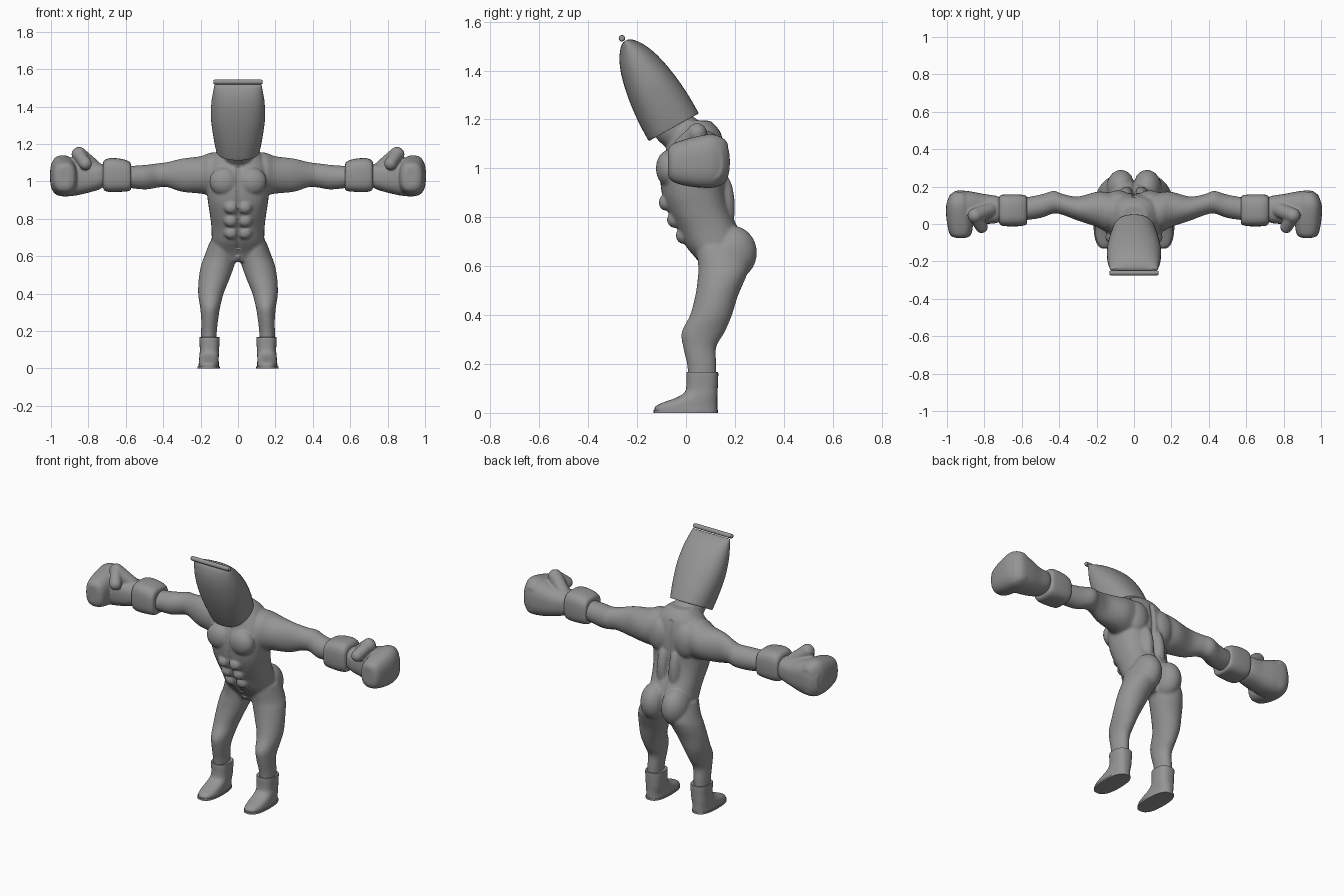
import bpy, bmesh, math
from mathutils import Vector, Matrix

if "Cube" in bpy.data.objects:
    bpy.data.objects.remove(bpy.data.objects["Cube"])

grey = bpy.data.materials.new("plain grey")
grey.use_nodes = True
COLOUR = (0.3, 0.3, 0.3, 1)
grey.diffuse_color = COLOUR
grey.node_tree.nodes["Principled BSDF"].inputs["Base Color"].default_value = COLOUR


def curve(p0, p1, p2, p3, t):
    """Catmull-Rom between p1 and p2."""
    return [0.5 * (2 * b + (c - a) * t + (2 * a - 5 * b + 4 * c - d) * t * t
                   + (3 * b - a - 3 * c + d) * t ** 3)
            for a, b, c, d in zip(p0, p1, p2, p3)]


def loft(bm, axis, rows, power=2.0, sides=32, steps=4):
    """Rounded sections along an axis; row = position, then low/high on the other two axes."""
    last = len(rows) - 1
    path = []
    for i in range(last):
        four = [rows[min(max(i + k, 0), last)] for k in (-1, 0, 1, 2)]
        path += [curve(*four, s / steps) for s in range(steps)]
    path.append(rows[-1])
    rings = []
    for pos, a0, a1, b0, b1 in path:
        ring = []
        for k in range(sides):
            ang = math.tau * k / sides
            c, s = math.cos(ang), math.sin(ang)
            a = (a0 + a1) / 2 + (a1 - a0) / 2 * math.copysign(abs(c) ** (2 / power), c)
            b = (b0 + b1) / 2 + (b1 - b0) / 2 * math.copysign(abs(s) ** (2 / power), s)
            co = {"x": (pos, a, b), "y": (a, pos, b), "z": (a, b, pos)}[axis]
            ring.append(bm.verts.new(co))
        rings.append(ring)
    faces = [bm.faces.new(rings[0]), bm.faces.new(rings[-1])]
    for r0, r1 in zip(rings, rings[1:]):
        for k in range(sides):
            n = (k + 1) % sides
            faces.append(bm.faces.new((r0[k], r0[n], r1[n], r1[k])))
    bmesh.ops.recalc_face_normals(bm, faces=faces)


def blob(bm, centre, radii):
    m = Matrix.Translation(centre) @ Matrix.Diagonal((*radii, 1))
    bmesh.ops.create_uvsphere(bm, u_segments=24, v_segments=16, radius=1, matrix=m)


def limb(bm, start, end, radius):
    """Row of balls forming a rounded rod."""
    for i in range(9):
        blob(bm, Vector(start).lerp(Vector(end), i / 8), (radius,) * 3)


def finish(bm, name, mirror=False, angle=40):
    mesh = bpy.data.meshes.new(name)
    bm.to_mesh(mesh)
    bm.free()
    obj = bpy.data.objects.new(name, mesh)
    bpy.context.collection.objects.link(obj)
    mesh.materials.append(grey)
    if mirror:
        obj.modifiers.new("Mirror", 'MIRROR')
    bpy.ops.object.select_all(action='DESELECT')
    obj.select_set(True)
    bpy.context.view_layer.objects.active = obj
    bpy.ops.object.shade_smooth_by_angle(angle=math.radians(angle))
    return obj


def blend(bm, voxel, rounds):
    """Fuse overlapping pieces into one soft skin and return it as a bmesh."""
    mesh = bpy.data.meshes.new("blend")
    bm.to_mesh(mesh)
    bm.free()
    obj = bpy.data.objects.new("blend", mesh)
    bpy.context.collection.objects.link(obj)
    rem = obj.modifiers.new("Remesh", 'REMESH')
    rem.mode = 'VOXEL'
    rem.voxel_size = voxel
    smooth = obj.modifiers.new("Smooth", 'SMOOTH')
    smooth.factor = 0.5
    smooth.iterations = rounds
    result = bmesh.new()
    result.from_object(obj, bpy.context.evaluated_depsgraph_get())
    bpy.data.objects.remove(obj)
    return result


# Body: torso, neck, arms, legs and muscles fused together
body = bmesh.new()
torso = [(.57, .09, .08, .18), (.62, .135, .05, .22), (.68, .14, .0, .235),
         (.75, .142, -.035, .215), (.82, .15, -.072, .185), (.9, .162, -.1, .167),
         (1.0, .17, -.105, .167), (1.08, .16, -.08, .16), (1.15, .12, -.05, .14),
         (1.195, .07, -.02, .1)]
loft(body, "z", [(z, -w, w, f, b) for z, w, f, b in torso], 2.4)
limb(body, (0, .03, 1.1), (0, -.05, 1.17), .085)
arm = [(.05, .0, .16, .93, 1.15), (.14, -.04, .17, .925, 1.155), (.2, -.015, .172, .935, 1.135),
       (.3, .018, .147, .945, 1.122), (.38, .048, .16, .97, 1.103), (.43, .056, .177, .967, 1.097),
       (.5, .032, .157, .957, 1.088), (.62, .015, .135, .97, 1.08)]
leg = [(.68, .03, .15, .04, .24), (.6, .012, .18, .05, .258), (.55, .02, .198, .048, .243),
       (.48, .045, .21, .038, .213), (.4, .077, .213, .017, .188), (.33, .095, .203, -.018, .158),
       (.27, .105, .197, -.012, .124), (.2, .113, .197, .004, .124), (.13, .117, .197, .012, .124)]
for side in (1, -1):
    loft(body, "x", [(side * r[0], *r[1:]) for r in arm])
    loft(body, "z", [(z, side * i, side * o, f, b) for z, i, o, f, b in leg])
    blob(body, (side * .07, .19, .655), (.078, .1, .11))       # buttock
    blob(body, (side * .075, -.07, 1.0), (.078, .053, .075))   # chest
    blob(body, (side * .085, .125, 1.03), (.075, .055, .1))    # shoulder blade
    blob(body, (side * .04, .15, .84), (.04, .05, .14))        # lower back
    for z, front in ((.725, -.03), (.79, -.066), (.86, -.1)):  # belly muscles
        blob(body, (side * .037, front + .02, z), (.038, .032, .034))
body = blend(body, .007, 5)
# Centre crease down the chest and the back
for v in body.verts:
    front = v.co.y < .06
    low, high = (.64, 1.08) if front else (.58, 1.14)
    if abs(v.co.x) < .014 and low < v.co.z < high:
        depth = .014 * (1 - abs(v.co.x) / .014)
        v.co.y += depth if front else -depth
finish(body, "body", angle=80)

# Head: squeezed tube, round at the open end and flat at the sealed end
head = bmesh.new()
loft(head, "z", [(t, -w, w, -d, d) for t, w, d in (
    (0, .115, .114), (.012, .119, .117), (.1, .134, .115), (.2, .145, .104), (.29, .142, .084),
    (.35, .134, .06), (.39, .127, .032), (.405, .123, .012))], 2.3, 48)
tilt = Matrix.Translation((0, -.05, 1.168)) @ Matrix.Rotation(math.radians(29), 4, 'X')
head.transform(tilt)
finish(head, "tube_head")

# Sealed rim across the top of the tube
rim = bmesh.new()
loft(rim, "x", [(x, -r, r, -r, r) for x, r in (
    (-.131, .005), (-.127, .011), (-.1, .013), (.1, .013), (.127, .011), (.131, .005))], 2, 16)
rim.transform(Matrix.Translation((0, -.262, 1.532)))
finish(rim, "tube_rim")

# Glove cuffs
cuff = bmesh.new()
loft(cuff, "x", [(.572, .01, .14, .965, 1.085), (.58, -.005, .152, .95, 1.105),
                 (.62, -.012, .158, .945, 1.12), (.68, -.012, .158, .943, 1.125),
                 (.712, -.006, .154, .95, 1.115), (.722, .01, .14, .965, 1.1)], 3.2)
finish(cuff, "glove_cuffs", True, 60)

# Boxing gloves: palm, curled fist and thumb
glove = bmesh.new()
loft(glove, "x", [(.7, .025, .13, .985, 1.08), (.735, .005, .15, .96, 1.095),
                  (.8, .0, .16, .94, 1.1), (.88, .0, .175, .923, 1.125),
                  (.95, .0, .178, .922, 1.13), (.99, .03, .15, .95, 1.1)], 2.6)
loft(glove, "y", [(-.074, .9, .955, .975, 1.075), (-.055, .87, .985, .945, 1.1),
                  (.02, .86, 1.002, .925, 1.125), (.1, .87, 1.004, .922, 1.14),
                  (.15, .88, .985, .935, 1.125), (.172, .9, .96, .96, 1.1)], 2.6)
limb(glove, (.775, .075, 1.08), (.85, .045, 1.145), .04)
limb(glove, (.85, .04, 1.145), (.815, -.015, 1.095), .034)
finish(blend(glove, .006, 4), "boxing_gloves", True, 80)

# Boots and thin soles
boot = bmesh.new()
loft(boot, "z", [(.01, .101, .211, -.128, .128), (.025, .102, .21, -.126, .128),
                 (.04, .103, .209, -.1, .128), (.06, .103, .207, -.045, .128),
                 (.08, .102, .205, -.01, .129), (.105, .101, .204, .001, .13),
                 (.162, .098, .207, .002, .132), (.166, .102, .203, .007, .128)], 2.5)
finish(boot, "boots", True)
sole = bmesh.new()
loft(sole, "z", [(0, .097, .216, -.132, .13), (.011, .097, .216, -.132, .13)], 2.5, 32, 1)
finish(sole, "boot_soles", True)
